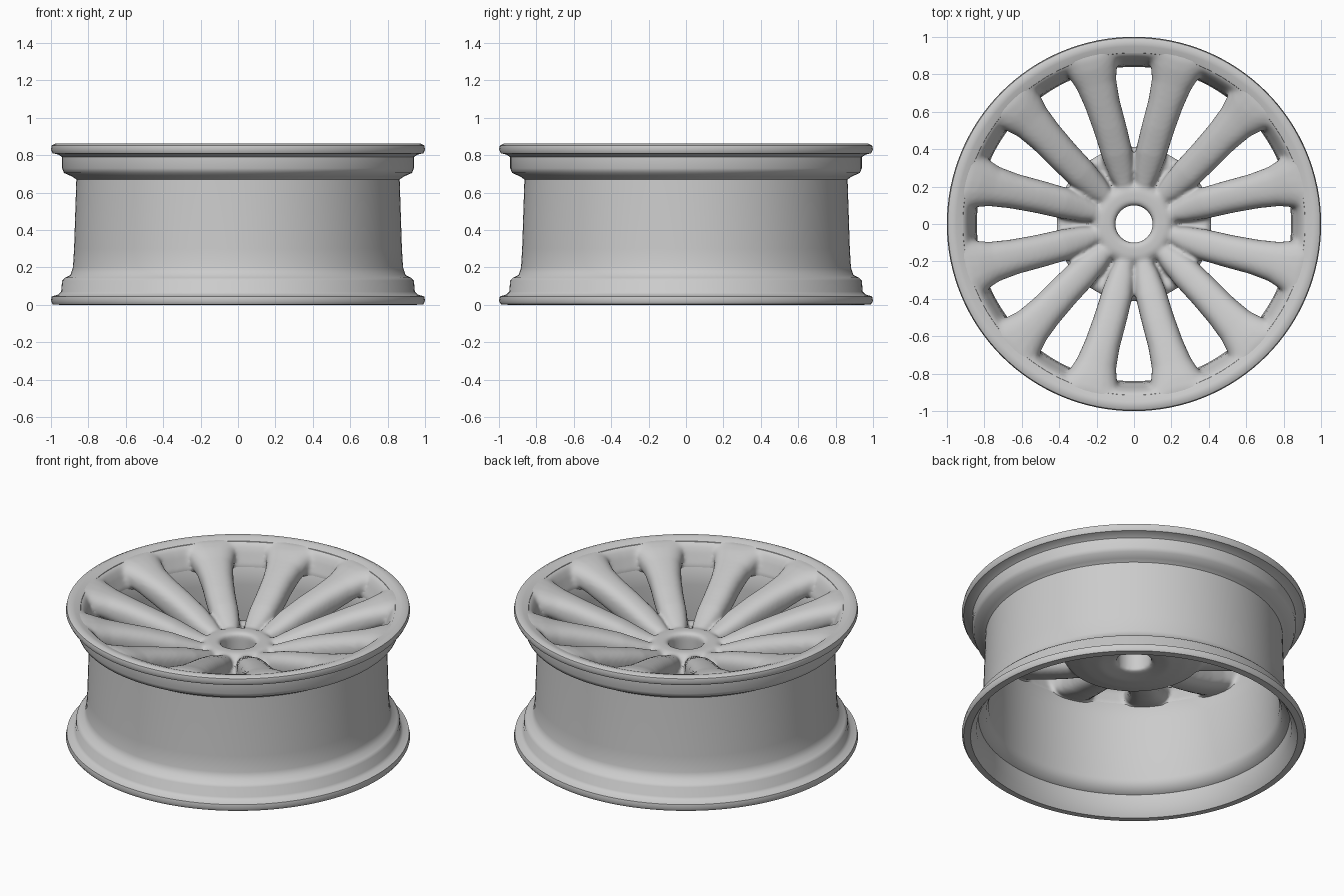
import bpy, bmesh, math
from mathutils import Vector

if "Cube" in bpy.data.objects:
    bpy.data.objects.remove(bpy.data.objects["Cube"])

# Bare cast metal, used everywhere
metal = bpy.data.materials.new("cast_grey")
metal.use_nodes = True
GREY = (0.6, 0.6, 0.6, 1)
metal.diffuse_color = GREY
metal.node_tree.nodes["Principled BSDF"].inputs["Base Color"].default_value = GREY


def lathe(bm, profile, segments=128):
    """Revolve a closed (radius, height) profile around z."""
    verts = [bm.verts.new((r, 0, z)) for r, z in profile]
    edges = [bm.edges.new((verts[i - 1], verts[i])) for i in range(len(verts))]
    bmesh.ops.spin(bm, geom=verts + edges, cent=(0, 0, 0), axis=(0, 0, 1),
                   angle=math.tau, steps=segments, use_merge=True)


def loft(bm, stations, sides=20):
    """Skin a capped tube; each station is (centre, across, half width, half depth)."""
    rings = []
    for centre, across, width, depth in stations:
        ring = []
        for k in range(sides):
            a = math.tau * k / sides
            c, s = math.cos(a), math.sin(a)
            # slightly squared oval section
            u = math.copysign(abs(c) ** 0.8, c) * width
            v = math.copysign(abs(s) ** 0.8, s) * depth
            ring.append(bm.verts.new(centre + across * u + Vector((0, 0, v))))
        rings.append(ring)
    for a, b in zip(rings, rings[1:]):
        for k in range(sides):
            n = (k + 1) % sides
            bm.faces.new((a[k], a[n], b[n], b[k]))
    bm.faces.new(rings[0])
    bm.faces.new(rings[-1])


def finish(bm, name):
    bmesh.ops.remove_doubles(bm, verts=bm.verts, dist=0.0001)
    bmesh.ops.recalc_face_normals(bm, faces=bm.faces)
    mesh = bpy.data.meshes.new(name)
    bm.to_mesh(mesh)
    bm.free()
    obj = bpy.data.objects.new(name, mesh)
    bpy.context.collection.objects.link(obj)
    mesh.materials.append(metal)
    return obj


def smooth(obj, degrees):
    bpy.ops.object.select_all(action="DESELECT")
    obj.select_set(True)
    bpy.context.view_layer.objects.active = obj
    bpy.ops.object.shade_smooth_by_angle(angle=math.radians(degrees))


# Barrel with stepped bead seats and a rolled lip at each end
bm = bmesh.new()
lathe(bm, [
    (0.95, 0), (0.99, 0.003), (1.0, 0.02), (0.995, 0.045), (0.96, 0.055),
    (0.945, 0.07), (0.94, 0.13), (0.925, 0.145), (0.895, 0.16), (0.882, 0.2),
    (0.876, 0.3), (0.864, 0.67), (0.885, 0.685), (0.93, 0.705), (0.94, 0.73),
    (0.94, 0.79), (0.96, 0.803), (0.99, 0.81), (1.0, 0.83), (0.995, 0.852),
    (0.975, 0.862), (0.95, 0.858), (0.915, 0.845), (0.90, 0.80), (0.845, 0.70),
    (0.84, 0.6), (0.845, 0.2), (0.86, 0.15), (0.905, 0.13), (0.915, 0.05)])
barrel = finish(bm, "rim_barrel")
smooth(barrel, 50)

# Wheel face: hub, outer ring and spokes fused into one casting
bm = bmesh.new()
lathe(bm, [(0.1, 0.5), (0.1, 0.62), (0.115, 0.635), (0.18, 0.635), (0.21, 0.615),
           (0.23, 0.575), (0.34, 0.575), (0.385, 0.585), (0.42, 0.56),
           (0.4, 0.53), (0.3, 0.50), (0.2, 0.485)], 96)
lathe(bm, [(0.85, 0.68), (0.85, 0.72), (0.88, 0.80), (0.90, 0.835), (0.925, 0.848),
           (0.96, 0.852), (0.96, 0.82), (0.92, 0.78), (0.90, 0.72), (0.86, 0.68)], 96)

# radius, top height, half width, half depth, angle from the pair centre
SPOKE = [(0.19, 0.625, 0.04, 0.05, 14), (0.27, 0.655, 0.066, 0.065, 13.5),
         (0.38, 0.70, 0.083, 0.08, 13.5), (0.52, 0.745, 0.088, 0.085, 14),
         (0.66, 0.785, 0.094, 0.085, 14.7), (0.77, 0.815, 0.108, 0.08, 15),
         (0.85, 0.84, 0.135, 0.075, 15), (0.915, 0.853, 0.175, 0.06, 15)]
for pair in range(6):
    for side in (-1, 1):
        stations = []
        for r, top, width, depth, offset in SPOKE:
            a = math.radians(30 + 60 * pair + side * offset)
            out = Vector((math.cos(a), math.sin(a), 0))
            across = Vector((-out.y, out.x, 0))
            stations.append((out * r + Vector((0, 0, top - depth)), across, width, depth))
        loft(bm, stations)
face = finish(bm, "wheel_face")

remesh = face.modifiers.new("fuse", "REMESH")
remesh.mode = "VOXEL"
remesh.voxel_size = 0.012
soften = face.modifiers.new("soften", "SMOOTH")
soften.factor = 0.5
soften.iterations = 6
bpy.context.view_layer.objects.active = face
for modifier in ("fuse", "soften"):
    bpy.ops.object.modifier_apply(modifier=modifier)
face.data.materials.clear()
face.data.materials.append(metal)
smooth(face, 60)
